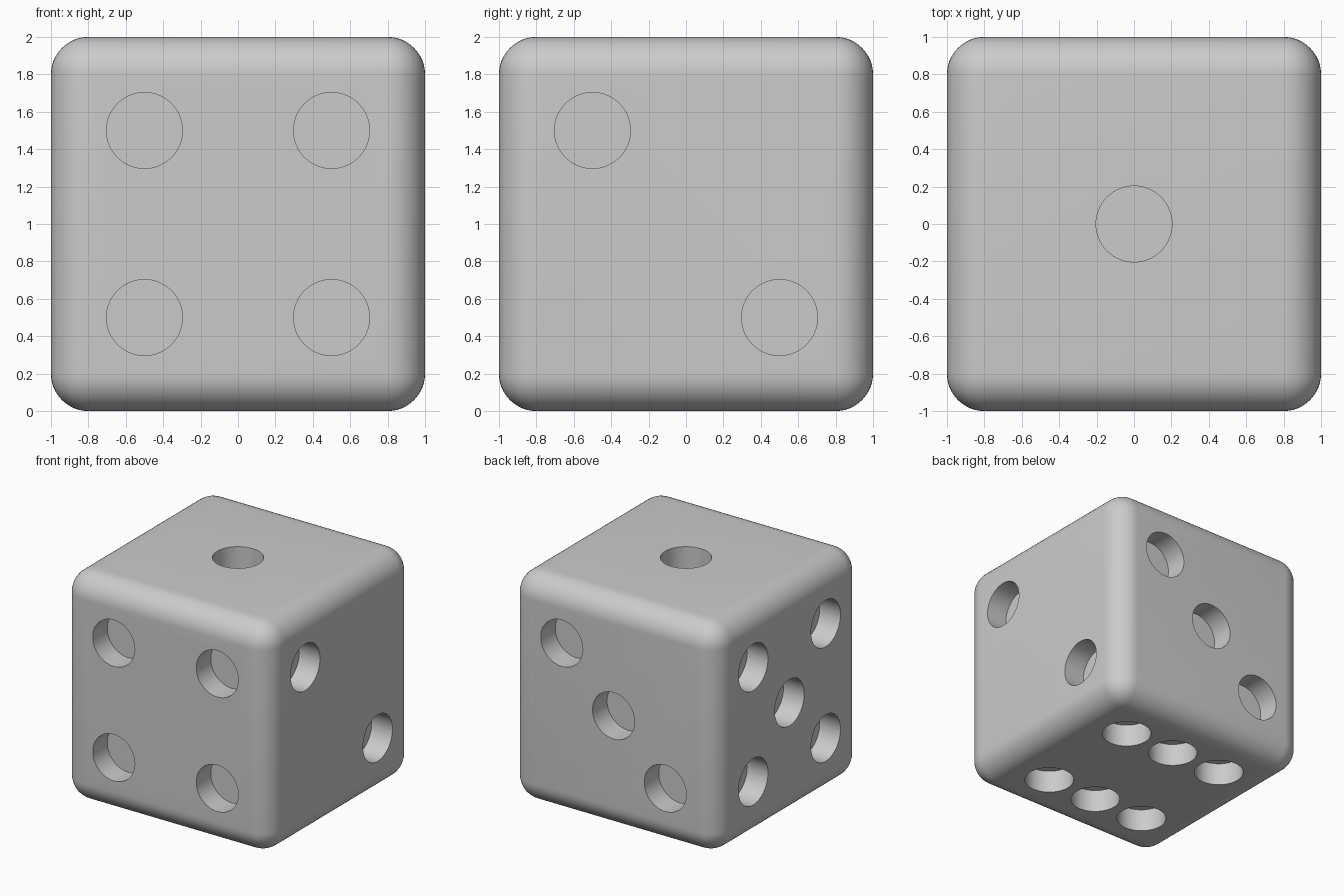
import bpy
import math
from mathutils import Vector

if "Cube" in bpy.data.objects:
    bpy.data.objects.remove(bpy.data.objects["Cube"], do_unlink=True)

HALF, ROUND, PIP_R, PIP_DEPTH, STEP = 1.0, 0.2, 0.203, 0.2, 0.5
CENTRE = Vector((0, 0, HALF))

grey = bpy.data.materials.new("light_grey")
grey.use_nodes = True
colour = (0.6, 0.6, 0.6, 1)
grey.diffuse_color = colour
grey.node_tree.nodes["Principled BSDF"].inputs["Base Color"].default_value = colour

# Rounded body
bpy.ops.mesh.primitive_cube_add(size=2 * HALF, location=CENTRE)
body = bpy.context.object
body.name = "die_body"
body.data.materials.append(grey)
bevel = body.modifiers.new("rounded_edges", "BEVEL")
bevel.width = ROUND
bevel.segments = 12

# Pip layouts: face normal, the two in-face axes, and pip positions in steps
X, Y, Z = Vector((1, 0, 0)), Vector((0, 1, 0)), Vector((0, 0, 1))
corners = [(-1, -1), (-1, 1), (1, -1), (1, 1)]
faces = [
    (Z, X, Y, [(0, 0)]),
    (X, Y, Z, [(-1, 1), (1, -1)]),
    (Y, X, Z, [(1, 1), (0, 0), (-1, -1)]),
    (-Y, X, Z, corners),
    (-X, Y, Z, corners + [(0, 0)]),
    (-Z, X, Y, corners + [(0, -1), (0, 1)]),
]

# Cylinder cutters, joined into one helper
cutters = []
for normal, u, v, pips in faces:
    for a, b in pips:
        bpy.ops.mesh.primitive_cylinder_add(
            vertices=64, radius=PIP_R, depth=2 * PIP_DEPTH,
            location=CENTRE + normal * HALF + (u * a + v * b) * STEP,
            rotation=normal.to_track_quat("Z", "Y").to_euler())
        bpy.context.object.data.materials.append(grey)
        cutters.append(bpy.context.object)
for obj in cutters:
    obj.select_set(True)
bpy.context.view_layer.objects.active = cutters[0]
bpy.ops.object.join()
cutter = bpy.context.object
cutter.name = "pip_cutter"

# Cut the pips, bake the modifiers, and drop the helper
cut = body.modifiers.new("pips", "BOOLEAN")
cut.operation = "DIFFERENCE"
cut.solver = "EXACT"
cut.object = cutter
bpy.ops.object.select_all(action="DESELECT")
body.select_set(True)
bpy.context.view_layer.objects.active = body
for name in ("rounded_edges", "pips"):
    bpy.ops.object.modifier_apply(modifier=name)
bpy.data.objects.remove(cutter, do_unlink=True)
bpy.ops.object.shade_smooth_by_angle(angle=math.radians(30))
